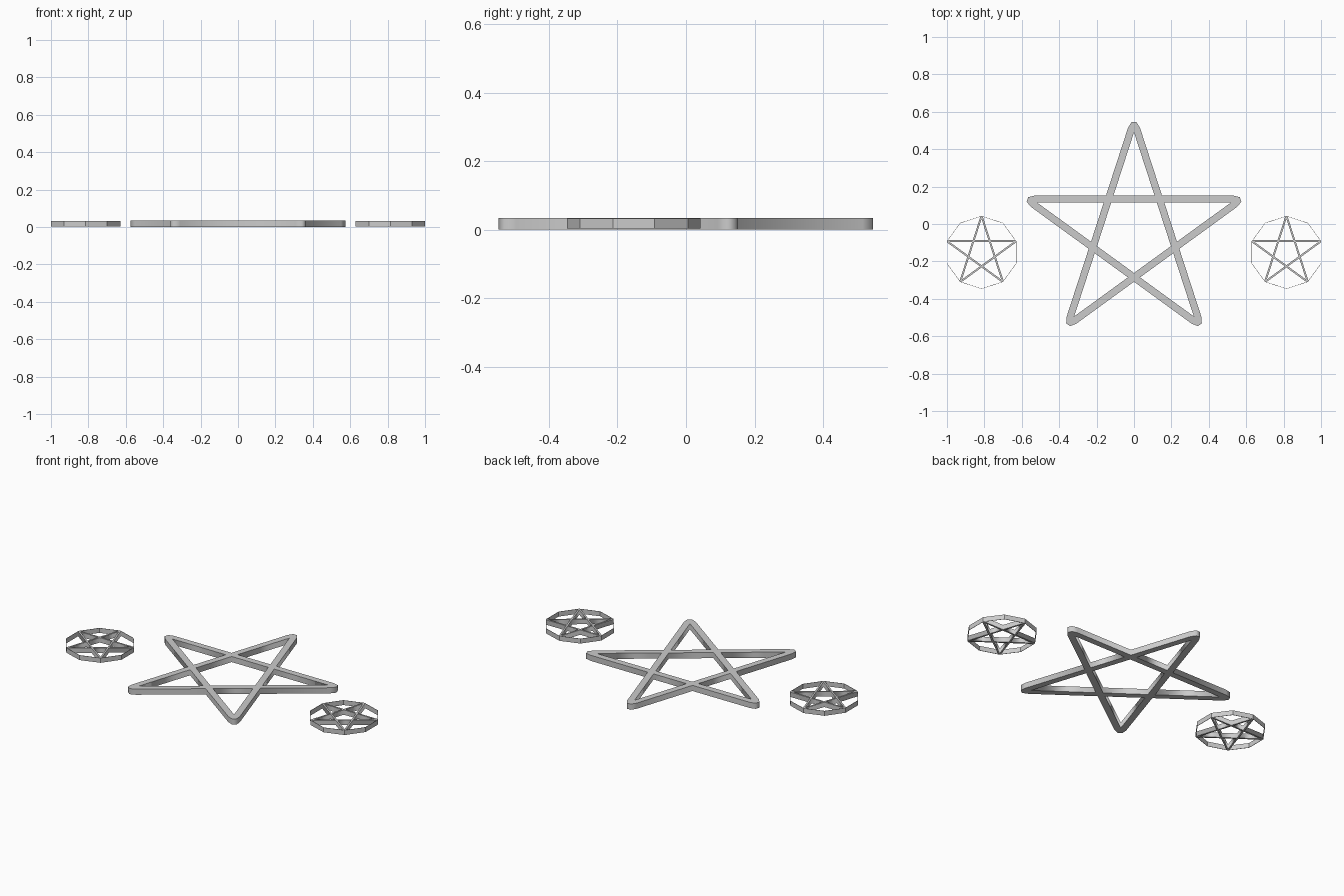
import bpy, bmesh
from math import sin, cos, tan, radians, pi

if "Cube" in bpy.data.objects:
    bpy.data.objects.remove(bpy.data.objects["Cube"])

T18 = tan(radians(18))


def polar(r, deg, off=0.0):
    """Point at distance r along an angle, shifted sideways by off."""
    a = radians(deg)
    return (r * cos(a) - off * sin(a), r * sin(a) + off * cos(a))


def pentagram(name, centre, radius, width, tip, z0, z1):
    """Flat five-bar star; tip lists (distance, half width) of the blunted points."""
    cu = bpy.data.curves.new(name, 'CURVE')
    cu.dimensions = '2D'
    cu.fill_mode = 'BOTH'
    cu.extrude = (z1 - z0) / 2

    def loop(points):
        s = cu.splines.new('POLY')
        s.points.add(len(points) - 1)
        for p, (x, y) in zip(s.points, points):
            p.co = (x, y, 0, 1)
        s.use_cyclic_u = True

    d_out = radius * sin(radians(18))          # bar outer edge to centre
    r_in = radius - width / sin(radians(18))   # apex of each tip opening
    outline = []
    for k in range(5):
        a = 90 + 72 * k
        outline.append(polar(d_out / cos(radians(36)), a - 36))
        outline += [polar(r, a, -h) for r, h in tip]
        outline += [polar(r, a, h) for r, h in reversed(tip)]
        b = (r_in - d_out) * T18
        loop([polar(r_in, a), polar(d_out, a, b), polar(d_out, a, -b)])
    loop(outline)
    # central pentagon opening
    r_pent = (d_out - width) / cos(radians(36))
    loop([polar(r_pent, 54 + 72 * k) for k in range(5)])

    ob = bpy.data.objects.new(name, cu)
    ob.location = (centre[0], centre[1], (z0 + z1) / 2)
    bpy.context.collection.objects.link(ob)
    bpy.ops.object.select_all(action='DESELECT')
    ob.select_set(True)
    bpy.context.view_layer.objects.active = ob
    bpy.ops.object.convert(target='MESH')
    return ob


def band(name, centre, radius, z0, z1):
    """Thin ten-sided upright hoop."""
    bm = bmesh.new()
    low, high = [[bm.verts.new((*polar(radius, 18 + 36 * k), z)) for k in range(10)]
                 for z in (z0, z1)]
    for k in range(10):
        n = (k + 1) % 10
        bm.faces.new((low[k], low[n], high[n], high[k]))
    me = bpy.data.meshes.new(name)
    bm.to_mesh(me)
    bm.free()
    ob = bpy.data.objects.new(name, me)
    ob.location = (centre[0], centre[1], 0)
    bpy.context.collection.objects.link(ob)
    m = ob.modifiers.new("wall", 'SOLIDIFY')
    m.thickness = 0.002
    m.offset = -1


# large central star with blunted points
R = 0.667
pentagram("large_star", (0, -0.054), R, 0.038,
          [(R - 0.098, 0.098 * T18), (R - 0.068, 0.013)], 0, 0.034)

# small hooped stars on either side
for side, sx in (("left", -1), ("right", 1)):
    c = (sx * 0.815, -0.152)
    band(side + "_hoop", c, 0.195, 0.003, 0.032)
    r = 0.211
    pentagram(side + "_small_star", c, r, 0.010,
              [(0.193, (r - 0.193) * T18)], 0.003, 0.032)
